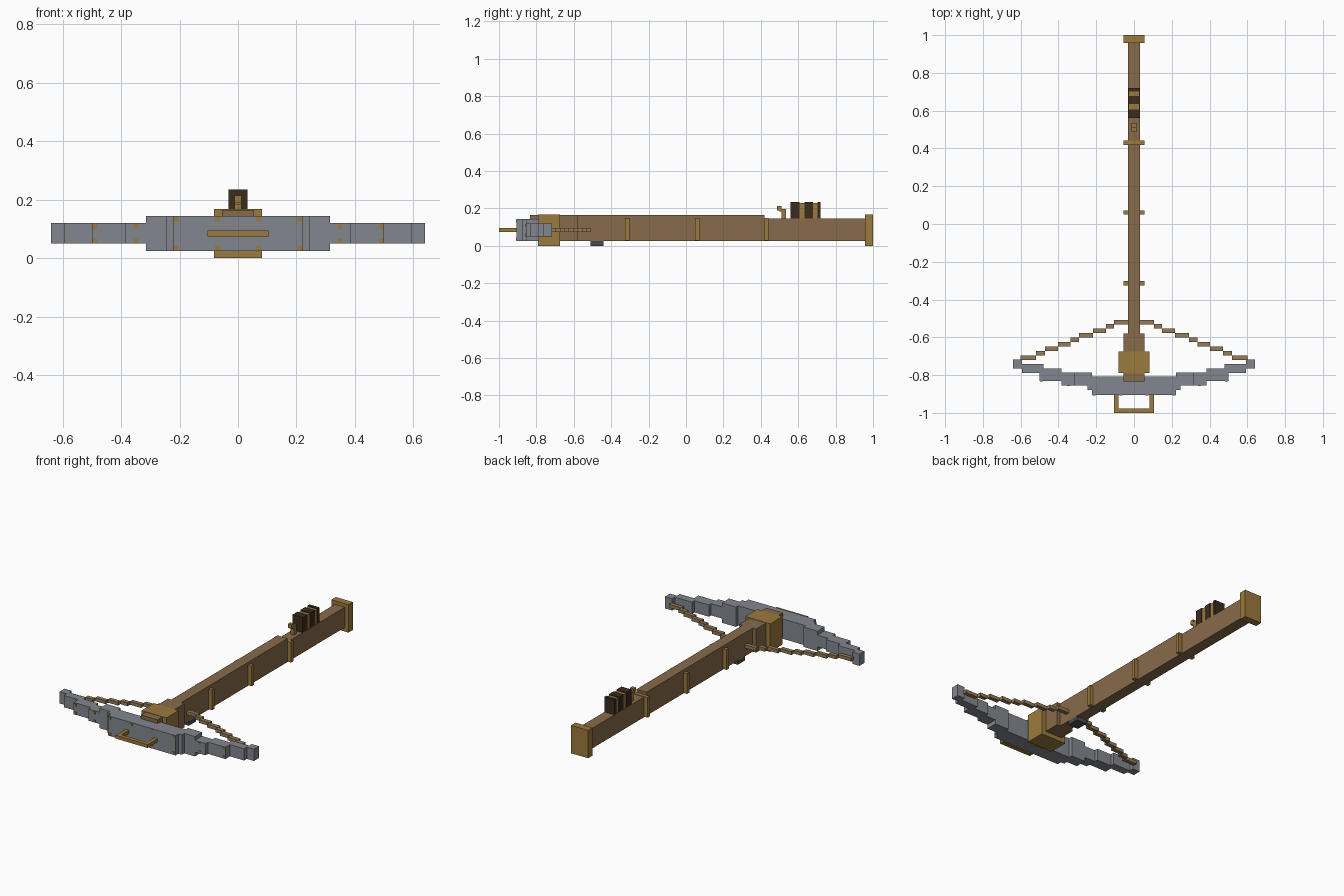
import bpy
import bmesh

cube = bpy.data.objects.get("Cube")
if cube:
    bpy.data.objects.remove(cube, do_unlink=True)


def material(name, rgb):
    m = bpy.data.materials.new(name)
    m.use_nodes = True
    m.diffuse_color = (*rgb, 1)
    m.node_tree.nodes["Principled BSDF"].inputs["Base Color"].default_value = (*rgb, 1)
    return m


wood = material("wood", (0.243, 0.147, 0.068))
brass = material("brass", (0.33, 0.196, 0.047))
steel = material("steel", (0.225, 0.245, 0.275))
dark_wood = material("dark wood", (0.043, 0.025, 0.0135))
cord = material("cord", (0.296, 0.196, 0.095))
iron = material("dark iron", (0.062, 0.071, 0.085))


def boxes(name, mat, spans):
    """One object from boxes given as (x range, y range, z range)."""
    bm = bmesh.new()
    for span in spans:
        verts = bmesh.ops.create_cube(bm, size=1)["verts"]
        for v in verts:
            v.co = [(a + b) / 2 + c * (b - a) for (a, b), c in zip(span, v.co)]
    mesh = bpy.data.meshes.new(name)
    bm.to_mesh(mesh)
    bm.free()
    mesh.materials.append(mat)
    ob = bpy.data.objects.new(name, mesh)
    bpy.context.collection.objects.link(ob)
    return ob


def sym(w):
    return (-w, w)


def both(spans):
    """Repeat boxes on the other side of x = 0."""
    return spans + [((-x[1], -x[0]), y, z) for x, y, z in spans]


# Stock: raised front rail, lower rear, wider nose
boxes("stock_front", wood, [(sym(0.033), (-0.6, 0.42), (0.025, 0.165))])
boxes("stock_rear", wood, [(sym(0.033), (0.42, 0.96), (0.025, 0.145))])
boxes("stock_nose", wood, [(sym(0.055), (-0.835, -0.58), (0.025, 0.165))])

# Brass fittings
boxes("nose_block", brass, [(sym(0.082), (-0.79, -0.675), (0, 0.167))])
boxes("butt_plate", brass, [(sym(0.056), (0.958, 1), (0, 0.166))])
for i, y in enumerate((-0.314, 0.06, 0.43)):
    boxes(f"stock_band_{i + 1}", brass,
          [(sym(0.056), (y - 0.011, y + 0.011), (0.028, 0.148))])

# Stirrup: two arms and a front bar
z_mid = (0.074, 0.094)
boxes("stirrup", brass, both([((0.083, 0.105), (-0.978, -0.9), z_mid)])
      + [(sym(0.105), (-1, -0.976), z_mid)])

# Stepped bow, widest and tallest at the centre
tall, low = (0.025, 0.143), (0.05, 0.12)
boxes("bow_center", steel, [(sym(0.222), (-0.905, -0.808), tall)])
boxes("bow_limbs", steel, both([
    ((0.222, 0.245), (-0.878, -0.787), tall),
    ((0.245, 0.315), (-0.855, -0.787), tall),
    ((0.315, 0.385), (-0.855, -0.787), low),
    ((0.385, 0.5), (-0.832, -0.766), low),
    ((0.5, 0.593), (-0.79, -0.742), low),
    ((0.48, 0.5), (-0.832, -0.742), low),
    ((0.593, 0.64), (-0.764, -0.717), low),
]))

# Small rivets on the front of the bow
rivets = []
for x, y, zs in ((0.07, -0.905, (0.035, 0.133)), (0.212, -0.905, (0.035, 0.133)),
                 (0.348, -0.855, (0.059, 0.108)), (0.49, -0.832, (0.059, 0.108))):
    for z in zs:
        rivets.append(((x - 0.008, x + 0.008), (y - 0.003, y + 0.003),
                       (z - 0.008, z + 0.008)))
boxes("bow_rivets", brass, both(rivets))

# Bowstring: straight pieces stepping forward to the bow tips
edges = (0, 0.105, 0.148, 0.217, 0.29, 0.337, 0.402, 0.47, 0.518, 0.6)
steps = []
for i, (a, b) in enumerate(zip(edges, edges[1:])):
    y = -0.519 - 0.0235 * i
    steps.append(((a, b), (y - 0.012, y + 0.012), z_mid))
boxes("bowstring", cord, both(steps))

# Bundle of dark sections joined by narrower brass rings
boxes("grip_sections", dark_wood, [(sym(0.033), y, (0.145, 0.235)) for y in
                                   ((0.56, 0.607), (0.634, 0.678), (0.702, 0.72))])
boxes("grip_core", brass, [(sym(0.03), (0.565, 0.715), (0.145, 0.23))])

# Rear sight and underside catch
boxes("rear_sight", brass, [
    (sym(0.012), (0.51, 0.535), (0.145, 0.192)),
    (sym(0.012), (0.487, 0.51), (0.19, 0.214)),
    (sym(0.012), (0.5, 0.535), (0.184, 0.198)),
])
boxes("underside_catch", iron, [(sym(0.033), (-0.51, -0.44), (0, 0.025))])
